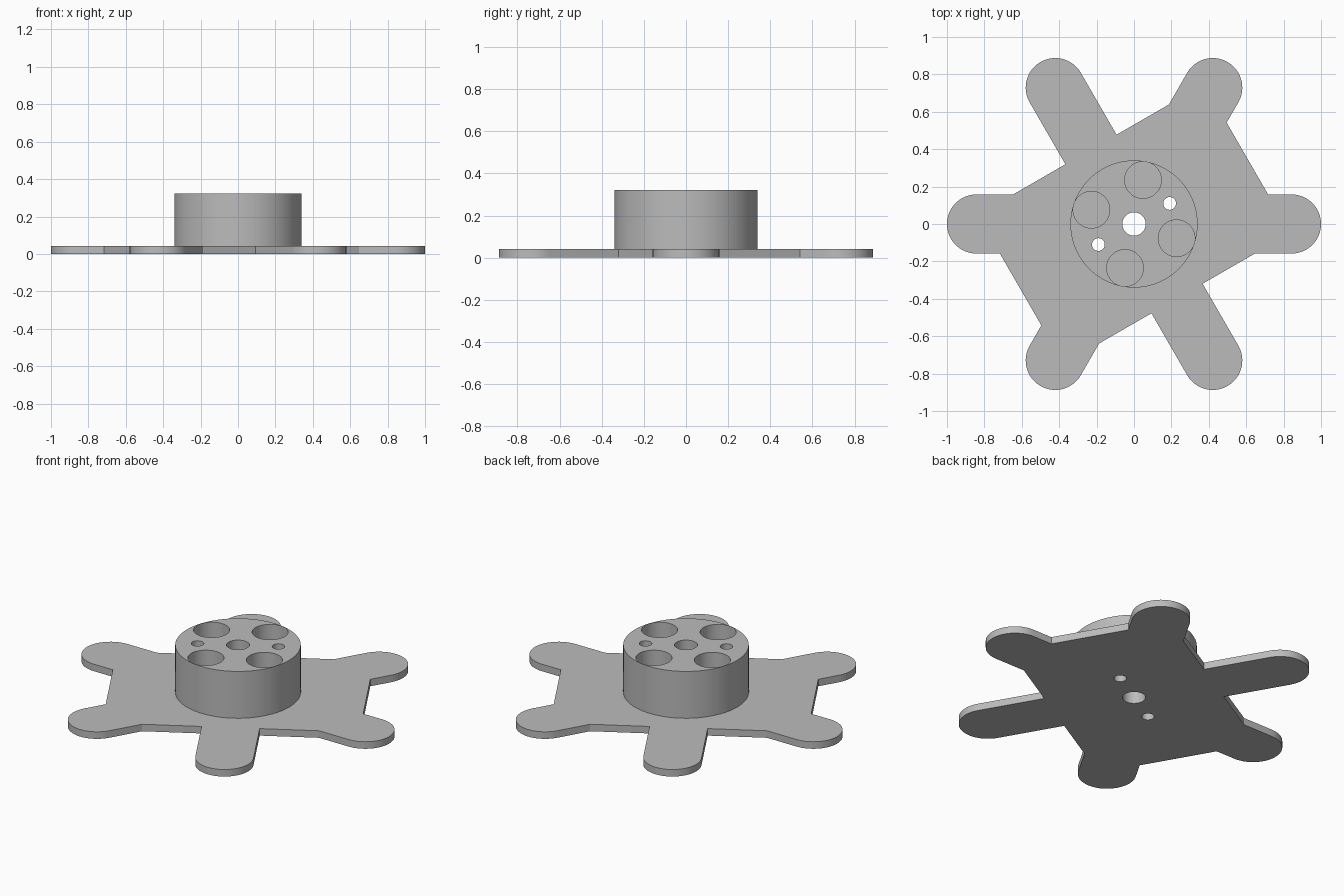
import bpy
import bmesh
from math import cos, sin, pi, radians
from mathutils import Vector

cube = bpy.data.objects.get("Cube")
if cube:
    bpy.data.objects.remove(cube, do_unlink=True)

PLATE_TOP, HUB_TOP = 0.042, 0.322
ARM_HALF, ARM_REACH = 0.158, 0.842
BODY_HALF = (0.70, 0.46)
TILT = radians(30)

grey = bpy.data.materials.new("plain grey")
grey.use_nodes = True
grey.diffuse_color = (0.5, 0.5, 0.5, 1)
grey.node_tree.nodes["Principled BSDF"].inputs["Base Color"].default_value = (0.5, 0.5, 0.5, 1)


def polar(radius, angle):
    return Vector((radius * cos(angle), radius * sin(angle)))


def circle(centre, radius, count=64):
    return [centre + polar(radius, 2 * pi * i / count) for i in range(count)]


def prism(name, outline, bottom, top):
    """Extrude a closed counter-clockwise outline between two heights."""
    bm = bmesh.new()
    face = bm.faces.new([bm.verts.new((p.x, p.y, bottom)) for p in outline])
    grown = bmesh.ops.extrude_face_region(bm, geom=[face], use_keep_orig=True)
    raised = [v for v in grown["geom"] if isinstance(v, bmesh.types.BMVert)]
    bmesh.ops.translate(bm, verts=raised, vec=(0, 0, top - bottom))
    bmesh.ops.recalc_face_normals(bm, faces=bm.faces)
    mesh = bpy.data.meshes.new(name)
    bm.to_mesh(mesh)
    bm.free()
    mesh.materials.append(grey)
    obj = bpy.data.objects.new(name, mesh)
    bpy.context.collection.objects.link(obj)
    return obj


def drill(obj, holes):
    """Cut vertical round holes, each given as (centre, radius)."""
    bpy.ops.object.select_all(action="DESELECT")
    obj.select_set(True)
    bpy.context.view_layer.objects.active = obj
    for centre, radius in holes:
        cutter = prism("hole_cutter", circle(centre, radius), -0.1, 0.5)
        cutter.hide_render = True
        mod = obj.modifiers.new("hole", "BOOLEAN")
        mod.operation, mod.solver, mod.object = "DIFFERENCE", "EXACT", cutter
        bpy.ops.object.modifier_apply(modifier=mod.name)
        bpy.data.objects.remove(cutter, do_unlink=True)
    bpy.ops.object.shade_smooth_by_angle(angle=radians(30))


def body_exit(start, direction):
    """Point where a ray from inside leaves the tilted rectangular body."""
    reach = []
    for half, angle in zip(BODY_HALF, (TILT, TILT + pi / 2)):
        normal = polar(1, angle)
        speed = direction.dot(normal)
        if abs(speed) > 1e-6:
            edge = half if speed > 0 else -half
            reach.append((edge - start.dot(normal)) / speed)
    return start + direction * min(reach)


# Plate outline: six round-ended arms leaving the rectangular body
outline = []
for arm in range(6):
    angle = arm * pi / 3
    along, side = polar(1, angle), polar(ARM_HALF, angle + pi / 2)
    outline.append(body_exit(-side, along))
    outline += [along * ARM_REACH + polar(ARM_HALF, angle - pi / 2 + pi * i / 32)
                for i in range(33)]
    outline.append(body_exit(side, along))

# Shaft hole and two screw holes run through both parts
through = [(Vector((0, 0)), 0.062)]
through += [(polar(0.22, TILT + turn), 0.034) for turn in (0, pi)]

# Four large bores run through the hub only
bores = [(polar(0.24, TILT + radians(a)), 0.098) for a in (48.5, 131.5, 228.5, 311.5)]

drill(prism("arm_plate", outline, 0, PLATE_TOP), through)
drill(prism("hub", circle(Vector((0, 0)), 0.34, 96), PLATE_TOP, HUB_TOP), through + bores)
